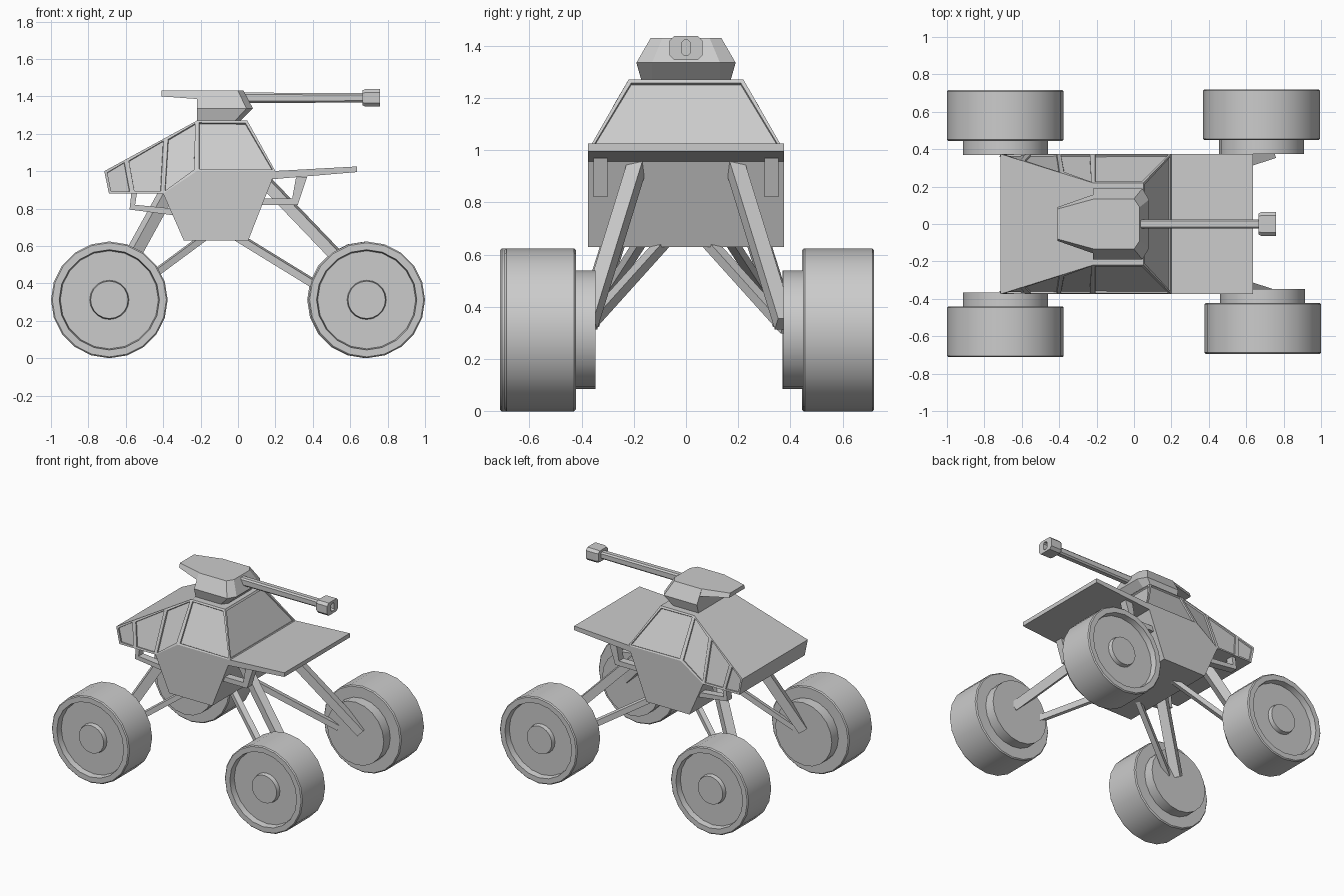
import bpy, bmesh, math
from mathutils import Vector, Matrix

if "Cube" in bpy.data.objects:
    bpy.data.objects.remove(bpy.data.objects["Cube"])


def finish(bm, name, smooth=False):
    bmesh.ops.remove_doubles(bm, verts=bm.verts, dist=1e-5)
    bmesh.ops.recalc_face_normals(bm, faces=bm.faces)
    me = bpy.data.meshes.new(name)
    bm.to_mesh(me)
    bm.free()
    ob = bpy.data.objects.new(name, me)
    bpy.context.collection.objects.link(ob)
    if smooth:
        bpy.ops.object.select_all(action='DESELECT')
        ob.select_set(True)
        bpy.context.view_layer.objects.active = ob
        bpy.ops.object.shade_smooth_by_angle(angle=math.radians(30))
    return ob


def loft(name, rings):
    """Skin a stack of equal-length rings and cap both ends."""
    bm = bmesh.new()
    rs = [[bm.verts.new(p) for p in ring] for ring in rings]
    for a, b in zip(rs, rs[1:]):
        for i in range(len(a)):
            j = (i + 1) % len(a)
            bm.faces.new((a[i], a[j], b[j], b[i]))
    bm.faces.new(rs[0])
    bm.faces.new(rs[-1])
    return finish(bm, name)


def prism(name, outline, y0, y1):
    return loft(name, [[(x, y, z) for x, z in outline] for y in (y0, y1)])


def beam(name, a, b, w, h):
    a, b = Vector(a), Vector(b)
    d = b - a
    m = Matrix.Translation((a + b) / 2) @ d.to_track_quat('Z', 'Y').to_matrix().to_4x4()
    bm = bmesh.new()
    bmesh.ops.create_cube(bm, size=1, matrix=m @ Matrix.Diagonal((w, h, d.length, 1)))
    return finish(bm, name)


# Hull: side outline mirrored across y, with recessed window panels
def ridge(x):
    t = (x + 0.715) / 0.495
    return (x, 0.375 - 0.155 * t, 1.0 + 0.27 * t)


top = [ridge(x) for x in (-0.715, -0.60, -0.39, -0.22)] + [(0.05, 0.22, 1.27)]
sill = [(-0.69, 0.375, 0.88), (-0.565, 0.375, 0.88), (-0.40, 0.375, 0.88),
        (-0.22, 0.375, 1.0), (0.2, 0.375, 1.0)]
base = [(0.055, 0.375, 0.63), (-0.29, 0.375, 0.63)]
bm = bmesh.new()
panels, loops = [], []
for s in (1, -1):
    T, S, B = ([bm.verts.new((x, y * s, z)) for x, y, z in pts] for pts in (top, sill, base))
    for i in range(4):
        panels.append(bm.faces.new((T[i], T[i + 1], S[i + 1], S[i])))
    bm.faces.new((S[2], S[3], S[4], B[0], B[1]))
    loops.append([T[0], T[3], T[4], S[4], B[0], B[1], S[2], S[1], S[0]])
    loops[-1][1:1] = [T[1], T[2]]
P, Q = loops
for i in range(len(P)):
    j = (i + 1) % len(P)
    f = bm.faces.new((P[i], P[j], Q[j], Q[i]))
    if i == 4:
        panels.append(f)          # windscreen
bmesh.ops.recalc_face_normals(bm, faces=bm.faces)
bmesh.ops.inset_individual(bm, faces=panels, thickness=0.018, depth=0)
bmesh.ops.inset_individual(bm, faces=panels, thickness=0.002, depth=-0.01)
finish(bm, "hull")

# Front deck plate
prism("front_deck", [(0.16, 0.955), (0.18, 1.0), (0.635, 1.025), (0.635, 0.995)], -0.375, 0.375)

# Turret: chamfered housing plus overhanging rear slab
def plan(z, xb, xs, xf, y, yf):
    return [(xb, -y, z), (xs, -y, z), (xf, -yf, z), (xf, yf, z), (xs, y, z), (xb, y, z)]


loft("turret_housing", [plan(1.265, -0.22, -0.02, 0.01, 0.17, 0.13),
                        plan(1.335, -0.22, 0.045, 0.08, 0.19, 0.13),
                        plan(1.43, -0.22, 0.0, 0.03, 0.135, 0.09)])
loft("turret_rear_slab", [
    [(x, -yl, zl), (x, yl, zl), (x, yt, 1.43), (x, -yt, 1.43)]
    for x, yl, yt, zl in ((-0.41, 0.09, 0.08, 1.40), (-0.21, 0.16, 0.135, 1.385))])


# Gun: octagonal barrel and muzzle block with a slot
def octagon(x, hy, hz, c, zc=1.392):
    pts = [(hy, c - hz), (hy, hz - c), (hy - c, hz), (c - hy, hz),
           (-hy, hz - c), (-hy, c - hz), (c - hy, -hz), (hy - c, -hz)]
    return [(x, y, zc + z) for y, z in pts]


loft("gun_barrel", [octagon(0.02, 0.025, 0.028, 0.01), octagon(0.69, 0.025, 0.025, 0.01)])
loft("muzzle", [octagon(0.665, 0.055, 0.04, 0.015), octagon(0.68, 0.063, 0.046, 0.018),
                octagon(0.76, 0.063, 0.046, 0.018), octagon(0.76, 0.017, 0.029, 0.009),
                octagon(0.71, 0.017, 0.029, 0.009)])

# Wheels: lathed tyre with recessed outer face, hub cap and inner drum
profile = [(0, 0.365), (0.227, 0.365), (0.227, 0.44), (0.305, 0.44), (0.312, 0.447),
           (0.312, 0.705), (0.305, 0.712), (0.268, 0.712), (0.262, 0.67),
           (0.105, 0.67), (0.10, 0.70), (0, 0.70)]
for end, x, s, dy in (("rear", -0.688, 1, 0.004), ("rear", -0.688, -1, 0),
                      ("front", 0.682, 1, 0.008), ("front", 0.688, -1, -0.018)):
    bm = bmesh.new()
    vs = [bm.verts.new((x + r, s * (d + dy), 0.312)) for r, d in profile]
    es = [bm.edges.new(p) for p in zip(vs, vs[1:])]
    bmesh.ops.spin(bm, geom=vs + es, cent=(x, 0, 0.312), axis=(0, 1, 0),
                   angle=2 * math.pi, steps=20, use_merge=True)
    finish(bm, end + "_wheel", True)

# Suspension arms and support brackets on both sides
for s in (1, -1):
    beam("front_upper_arm", (0.14, s * 0.185, 0.95), (0.73, s * 0.375, 0.335), 0.06, 0.06)
    beam("rear_upper_arm", (-0.36, s * 0.19, 0.92), (-0.68, s * 0.375, 0.34), 0.065, 0.065)
    beam("front_lower_arm", (-0.03, s * 0.07, 0.665), (0.54, s * 0.385, 0.315), 0.04, 0.04)
    beam("rear_lower_arm", (-0.15, s * 0.16, 0.67), (-0.61, s * 0.38, 0.33), 0.035, 0.035)
    prism("front_bracket", [(0.31, 0.965), (0.37, 0.97), (0.32, 0.82), (0.11, 0.82),
                            (0.11, 0.855), (0.29, 0.855)], s * 0.30, s * 0.355)
    prism("rear_bracket", [(-0.57, 0.885), (-0.54, 0.885), (-0.55, 0.82), (-0.35, 0.80),
                           (-0.35, 0.765), (-0.58, 0.795)], s * 0.30, s * 0.355)
